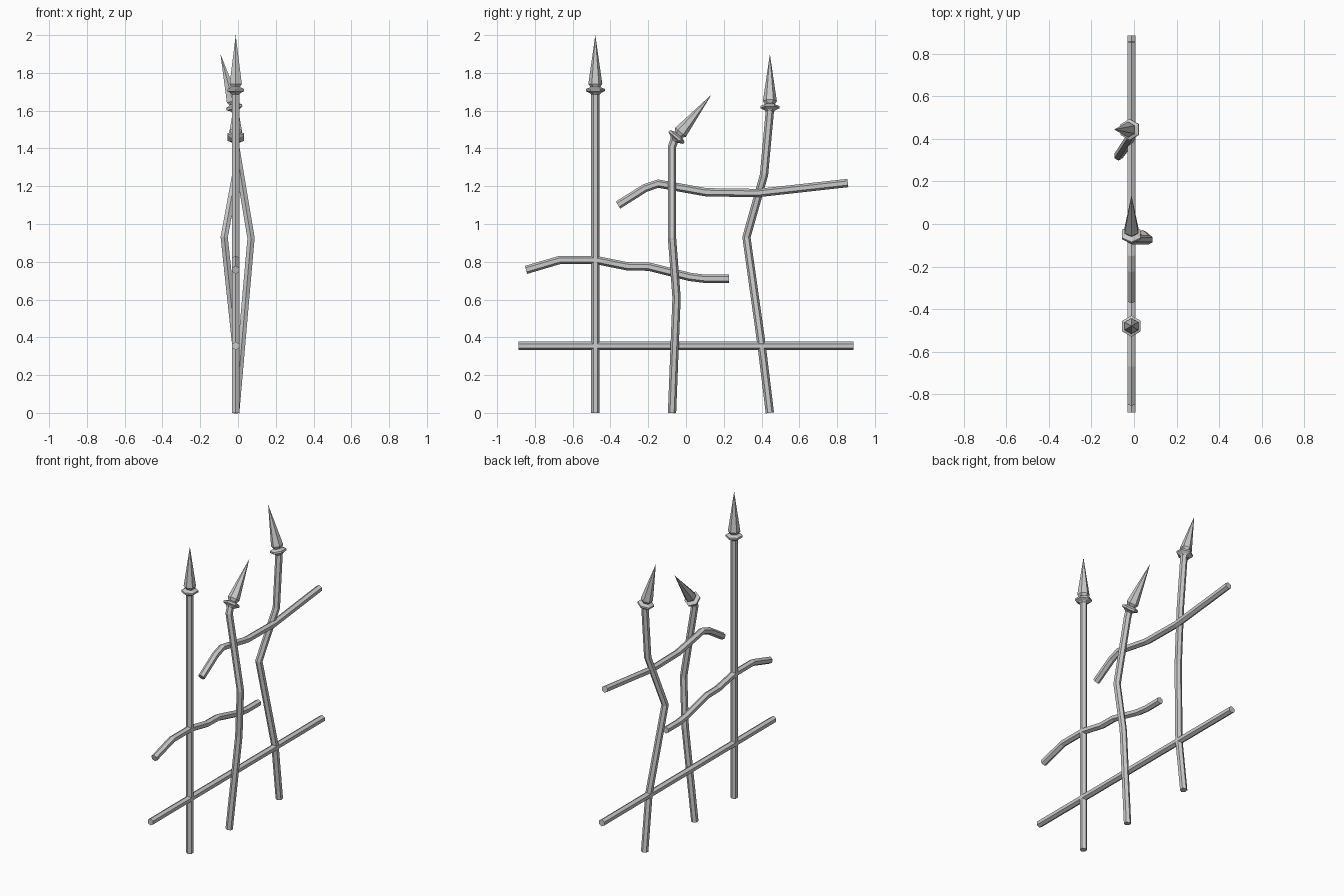
import bpy, bmesh, math
from mathutils import Vector

if "Cube" in bpy.data.objects:
    bpy.data.objects.remove(bpy.data.objects["Cube"])

SIDES, R, X = 6, 0.022, -0.012


def sweep(name, points, radii):
    """Six-sided tube through points, mitred at each bend."""
    pts = [Vector(p) for p in points]
    bm = bmesh.new()
    rings = []
    for i, p in enumerate(pts):
        a = (p - pts[i - 1]).normalized() if i else Vector()
        b = (pts[i + 1] - p).normalized() if i < len(pts) - 1 else Vector()
        t = (a + b).normalized()
        u = t.cross(Vector((1, 0, 0))).normalized()
        v = u.cross(t)
        ring = []
        for k in range(SIDES):
            w = 2 * math.pi * k / SIDES
            ring.append(bm.verts.new(p + radii[i] * (u * math.cos(w) + v * math.sin(w))))
        rings.append(ring)
    for r0, r1 in zip(rings, rings[1:]):
        for k in range(SIDES):
            j = (k + 1) % SIDES
            bm.faces.new((r0[k], r0[j], r1[j], r1[k]))
    bm.faces.new(rings[0])
    bm.faces.new(rings[-1])
    bmesh.ops.remove_doubles(bm, verts=bm.verts, dist=0.0001)
    bmesh.ops.recalc_face_normals(bm, faces=bm.faces)
    me = bpy.data.meshes.new(name)
    bm.to_mesh(me)
    bm.free()
    ob = bpy.data.objects.new(name, me)
    bpy.context.collection.objects.link(ob)


def bar(name, points):
    sweep(name, points, [R] * len(points))


# Spear finial: (distance along axis, radius)
PROFILE = [(0, 0.022), (0.008, 0.030), (0.018, 0.050), (0.030, 0.050),
           (0.040, 0.026), (0.057, 0.037), (0.315, 0.0)]


def finial(name, tip, axis):
    tip, axis = Vector(tip), Vector(axis).normalized()
    sweep(name, [tip - axis * (0.315 - d) for d, r in PROFILE], [r for d, r in PROFILE])


# Upright bars
bar("straight_upright", [(X, -0.48, 0), (X, -0.48, 1.69)])
bar("middle_bent_upright", [(X, -0.074, 0), (0.041, -0.05, 0.61), (0.069, -0.074, 0.925),
                            (X, -0.074, 1.41), (X, -0.06, 1.448)])
bar("end_bent_upright", [(X, 0.444, 0), (X, 0.40, 0.36), (-0.073, 0.32, 0.93),
                         (X, 0.413, 1.26), (-0.014, 0.444, 1.60)])

# Spear tips
finial("straight_finial", (X, -0.48, 2.0), (0, 0, 1))
finial("middle_finial", (X, 0.135, 1.685), (0, 0.185, 0.225))
finial("end_finial", (-0.093, 0.444, 1.90), (-0.073, 0, 0.28))

# Cross rails, as (y, z) paths
RAILS = {
    "lower_rail": [(-0.887, 0.355), (0.887, 0.355)],
    "middle_broken_rail": [(-0.847, 0.757), (-0.667, 0.81), (-0.48, 0.81), (-0.31, 0.776),
                           (-0.196, 0.774), (-0.06, 0.74), (0.02, 0.72), (0.10, 0.71),
                           (0.227, 0.71)],
    "upper_broken_rail": [(-0.36, 1.10), (-0.217, 1.19), (-0.148, 1.214), (-0.05, 1.196),
                          (0.106, 1.168), (0.38, 1.164), (0.857, 1.217)],
}
for name, path in RAILS.items():
    bar(name, [(X, y, z) for y, z in path])
